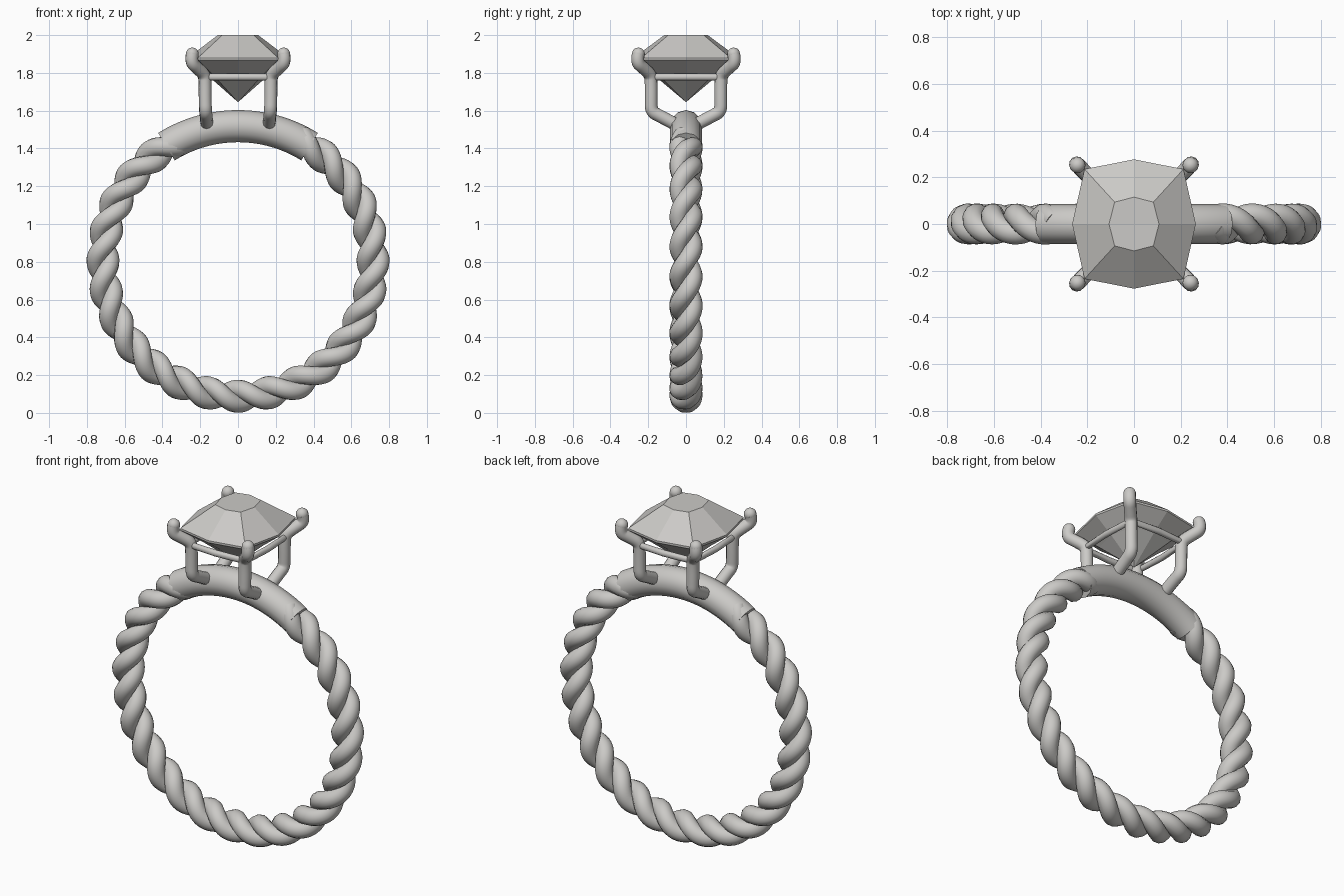
import bpy, bmesh
from math import sin, cos, pi, radians
from mathutils import Vector

cube = bpy.data.objects.get("Cube")
if cube:
    bpy.data.objects.remove(cube)

CENTRE_Z, RING_R = 0.803, 0.715

grey = bpy.data.materials.new("silver_grey")
grey.use_nodes = True
colour = (0.6, 0.59, 0.57, 1)
grey.diffuse_color = colour
grey.node_tree.nodes["Principled BSDF"].inputs["Base Color"].default_value = colour


def tube(name, points, radius, kind='POLY', cyclic=False):
    """Round tube along a path, turned into a mesh."""
    curve = bpy.data.curves.new(name, 'CURVE')
    curve.dimensions = '3D'
    curve.bevel_depth = radius
    curve.bevel_resolution = 4
    curve.use_fill_caps = not cyclic
    spline = curve.splines.new(kind)
    spline.points.add(len(points) - 1)
    for p, co in zip(spline.points, points):
        p.co = (*co, 1)
    spline.use_cyclic_u = cyclic
    if kind == 'NURBS':
        spline.order_u = 3
        spline.use_endpoint_u = not cyclic
        spline.resolution_u = 8
    obj = bpy.data.objects.new(name, curve)
    bpy.context.collection.objects.link(obj)
    bpy.ops.object.select_all(action='DESELECT')
    obj.select_set(True)
    bpy.context.view_layer.objects.active = obj
    bpy.ops.object.convert(target='MESH')
    obj = bpy.context.object
    obj.data.materials.clear()
    obj.data.materials.append(grey)
    bpy.ops.object.shade_smooth_by_angle(angle=radians(50))
    return obj


def on_ring(theta, out=0, y=0):
    """Point on the band; theta is measured from the bottom towards +x."""
    r = RING_R + out
    return (r * sin(theta), y, CENTRE_Z - r * cos(theta))


# Two twisted strands of the band
TURNS, OFFSET, STEPS = 14, 0.038, 360
limit = radians(153)
for i, name in enumerate(("rope_strand_a", "rope_strand_b")):
    path = []
    for k in range(STEPS + 1):
        t = -limit + 2 * limit * k / STEPS
        a = TURNS * t + i * pi
        path.append(on_ring(t, OFFSET * cos(a), OFFSET * sin(a)))
    tube(name, path, 0.05)

# Plain tube across the top of the band
half = radians(32)
tube("band_top", [on_ring(pi - half + 2 * half * k / 32) for k in range(33)], 0.085)

# Four prongs with rounded ends
PRONG = [(0.165, 0.06, 1.53), (0.168, 0.135, 1.57), (0.172, 0.184, 1.595),
         (0.174, 0.184, 1.66), (0.174, 0.184, 1.74), (0.177, 0.187, 1.79),
         (0.215, 0.225, 1.825), (0.25, 0.262, 1.857), (0.242, 0.252, 1.9)]
for sx, side in ((1, "left"), (-1, "right")):
    for sy, end in ((-1, "front"), (1, "back")):
        path = [(x * sx, y * sy, z) for x, y, z in PRONG]
        prong = tube(f"prong_{end}_{side}", path, 0.034, 'NURBS')
        bm = bmesh.new()
        bm.from_mesh(prong.data)
        for tip in (path[0], path[-1]):
            ball = bmesh.ops.create_uvsphere(bm, u_segments=16, v_segments=10, radius=0.034)
            bmesh.ops.translate(bm, verts=ball["verts"], vec=Vector(tip))
            for f in {f for v in ball["verts"] for f in v.link_faces}:
                f.smooth = True
        bm.to_mesh(prong.data)
        bm.free()


def octagon(corner_x, corner_y, mid_x, mid_y):
    return [(mid_x, 0), (corner_x, corner_y), (0, mid_y), (-corner_x, corner_y),
            (-mid_x, 0), (-corner_x, -corner_y), (0, -mid_y), (corner_x, -corner_y)]


# Rail under the stone joining the prongs
rail = [(x, y, 1.778) for x, y in octagon(0.185, 0.195, 0.195, 0.205)]
tube("support_rail", rail, 0.018, cyclic=True)

# Faceted stone: table, girdle, pavilion, point
girdle = (0.212, 0.235, 0.265, 0.277)
LEVELS = [(2.0, (0.083, 0.094, 0.107, 0.115)), (1.88, girdle), (1.868, girdle),
          (1.785, tuple(v * 0.6 for v in girdle))]
bm = bmesh.new()
rings = [[bm.verts.new((x, y, z)) for x, y in octagon(*size)] for z, size in LEVELS]
bm.faces.new(rings[0])
point = bm.verts.new((0, 0, 1.645))
for k in range(8):
    n = (k + 1) % 8
    for upper, lower in zip(rings, rings[1:]):
        bm.faces.new((upper[k], lower[k], lower[n], upper[n]))
    bm.faces.new((rings[-1][k], point, rings[-1][n]))
bmesh.ops.recalc_face_normals(bm, faces=bm.faces)
mesh = bpy.data.meshes.new("gemstone")
bm.to_mesh(mesh)
bm.free()
mesh.materials.append(grey)
bpy.context.collection.objects.link(bpy.data.objects.new("gemstone", mesh))
